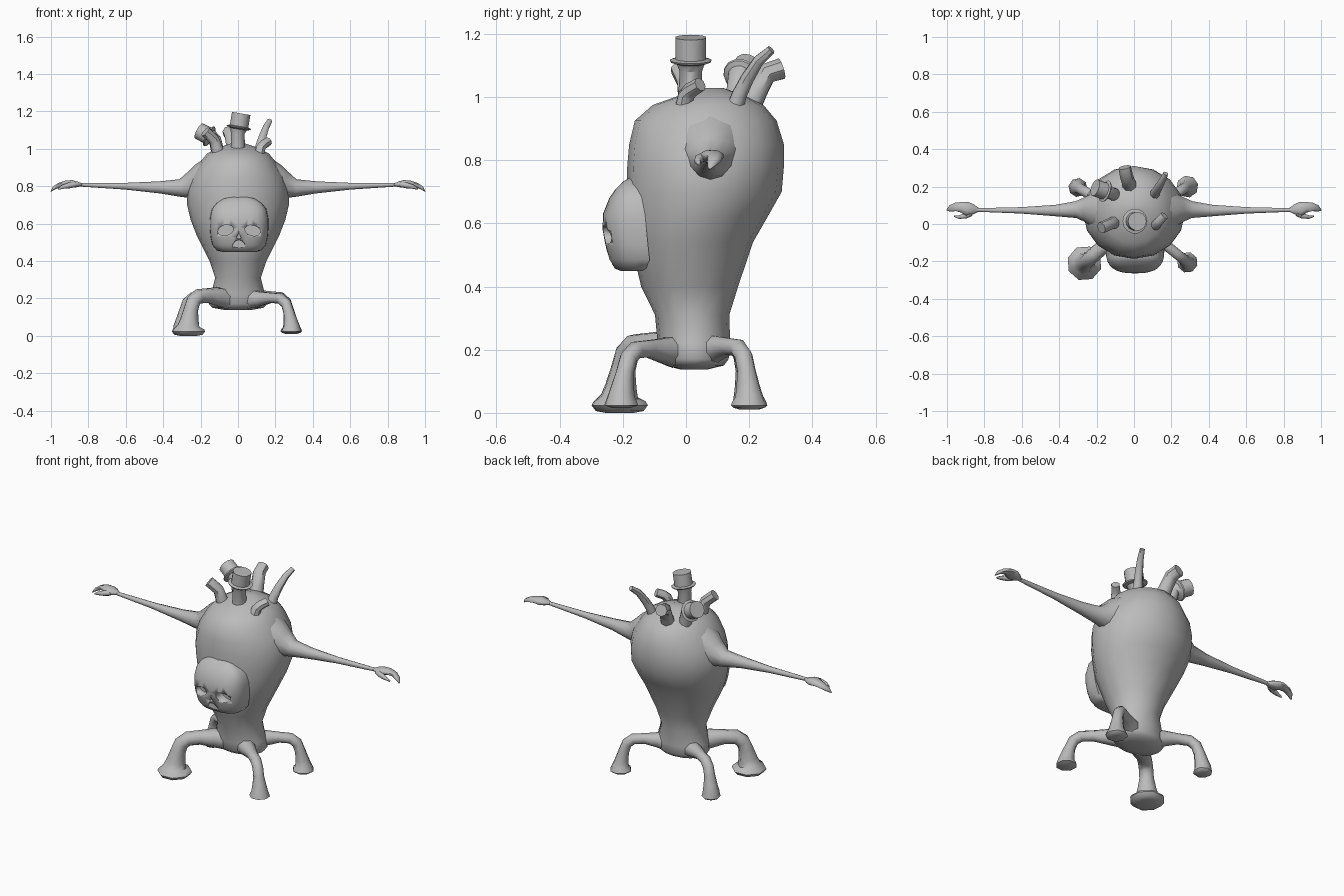
import bpy, bmesh, math
from mathutils import Vector

grey = bpy.data.materials.new("plain grey")
grey.diffuse_color = (0.5, 0.5, 0.5, 1)


def finish(name, bm, angle=45):
    """Turn a bmesh into a smooth-by-angle object."""
    bmesh.ops.recalc_face_normals(bm, faces=bm.faces)
    me = bpy.data.meshes.new(name)
    bm.to_mesh(me)
    bm.free()
    ob = bpy.data.objects.new(name, me)
    bpy.context.collection.objects.link(ob)
    me.materials.append(grey)
    bpy.ops.object.select_all(action='DESELECT')
    ob.select_set(True)
    bpy.context.view_layer.objects.active = ob
    bpy.ops.object.shade_smooth_by_angle(angle=math.radians(angle))
    return ob


def loft(name, rings, angle=45):
    """Skin closed rings of equal length and cap both ends."""
    bm = bmesh.new()
    vs = [[bm.verts.new(p) for p in r] for r in rings]
    n = len(vs[0])
    for a, b in zip(vs, vs[1:]):
        for i in range(n):
            j = (i + 1) % n
            bm.faces.new((a[i], a[j], b[j], b[i]))
    bm.faces.new(vs[0])
    bm.faces.new(vs[-1])
    return finish(name, bm, angle)


def tube(name, pts, sides=8, squash=1.0, angle=45):
    """Round section swept along (x, y, z, radius) points."""
    P = [Vector(p[:3]) for p in pts]
    rings, u = [], None
    for i, p in enumerate(P):
        t = (P[min(i + 1, len(P) - 1)] - P[max(i - 1, 0)]).normalized()
        if u is None:
            u = Vector((0, 1, 0)) if abs(t.y) < 0.8 else Vector((1, 0, 0))
        u = (u - t * u.dot(t)).normalized()
        v = t.cross(u)
        ring = []
        for k in range(sides):
            a = 2 * math.pi * (k + 0.5) / sides
            ring.append(p + pts[i][3] * (u * math.cos(a) + v * math.sin(a) * squash))
        rings.append(ring)
    return loft(name, rings, angle)


# Heart-shaped body: z, half width, front y, back y
body = [(0.138, 0.07, -0.02, 0.07), (0.15, 0.135, -0.065, 0.12), (0.17, 0.155, -0.08, 0.135),
        (0.22, 0.145, -0.09, 0.14), (0.31, 0.122, -0.098, 0.137), (0.40, 0.152, -0.142, 0.165),
        (0.54, 0.222, -0.175, 0.212), (0.62, 0.253, -0.183, 0.258), (0.70, 0.272, -0.187, 0.303),
        (0.78, 0.272, -0.186, 0.31), (0.85, 0.25, -0.18, 0.31), (0.925, 0.205, -0.162, 0.287),
        (0.975, 0.165, -0.105, 0.245), (1.005, 0.11, -0.02, 0.185), (1.028, 0.04, 0.06, 0.12)]
N = 16
loft("body", [[((w * math.cos(2 * math.pi * k / N)),
                (f + b) / 2 + (b - f) / 2 * math.sin(2 * math.pi * k / N), z)
               for k in range(N)] for z, w, f, b in body], 60)

# Arms and claw hands, mirrored
for s, side in ((1, "right"), (-1, "left")):
    def m(pts):
        return [(s * x, y, z, r) for x, y, z, r in pts]
    tube(side + "_arm", m([(0.16, 0.075, 0.825, 0.125), (0.21, 0.075, 0.818, 0.098),
                           (0.25, 0.078, 0.805, 0.073), (0.31, 0.077, 0.79, 0.047),
                           (0.42, 0.072, 0.794, 0.032), (0.60, 0.073, 0.80, 0.018),
                           (0.84, 0.075, 0.808, 0.010), (0.87, 0.075, 0.81, 0.012)]), 10, 1, 60)
    tube(side + "_hand", m([(0.83, 0.076, 0.808, 0.01), (0.86, 0.078, 0.81, 0.03),
                            (0.89, 0.08, 0.812, 0.040), (0.92, 0.09, 0.814, 0.031),
                            (0.955, 0.091, 0.806, 0.024), (0.982, 0.083, 0.792, 0.018),
                            (1.0, 0.073, 0.772, 0.004)]), 8, 0.55, 60)
    tube(side + "_thumb", m([(0.87, 0.055, 0.81, 0.015), (0.90, 0.043, 0.805, 0.016),
                             (0.935, 0.037, 0.797, 0.011), (0.962, 0.042, 0.785, 0.004)]), 6, 1, 60)

# Legs with flared feet: foot x, y, knee height, leg radius, foot radius, sole z
legs = {"front_left_leg": (-0.265, -0.21, 0.215, 0.040, 0.094, 0.0),
        "front_right_leg": (0.285, -0.205, 0.203, 0.029, 0.056, 0.015),
        "back_right_leg": (0.285, 0.20, 0.21, 0.029, 0.059, 0.01),
        "back_left_leg": (-0.30, 0.195, 0.21, 0.029, 0.051, 0.01)}
for name, (fx, fy, zk, r, fr, z0) in legs.items():
    def along(t, z, rad):
        return (fx * t, 0.025 + (fy - 0.025) * t, z, rad)
    tube(name, [along(0.22, 0.195, 0.055), along(0.42, zk - 0.005, r + 0.012), along(0.62, zk, r),
                along(0.8, zk - 0.004, r), along(0.9, zk - 0.03, r), along(0.95, zk - 0.075, r * 1.02),
                along(0.98, 0.085, r * 1.3), along(1, 0.052, r * 1.55), along(1, 0.036, fr * 0.93),
                along(1, 0.024, fr), along(1, z0 + 0.006, fr * 0.85), along(1, z0, fr * 0.5)], 8, 1, 50)

# Plain vessels on top
tube("front_left_vessel", [(-0.10, 0.01, 0.96, 0.036), (-0.115, 0.005, 1.01, 0.033),
                           (-0.128, 0.0, 1.05, 0.031), (-0.175, -0.02, 1.092, 0.031)])
tube("front_right_vessel", [(0.11, -0.01, 0.95, 0.03), (0.122, 0.0, 1.005, 0.027),
                            (0.135, 0.015, 1.022, 0.025), (0.163, 0.045, 1.04, 0.023)])
tube("back_vessel", [(-0.02, 0.19, 0.95, 0.042), (-0.03, 0.225, 1.02, 0.036),
                     (-0.04, 0.255, 1.075, 0.035), (-0.05, 0.303, 1.09, 0.034)])
tube("thin_back_vessel", [(0.105, 0.15, 0.95, 0.03), (0.115, 0.17, 1.01, 0.025),
                          (0.13, 0.195, 1.06, 0.022), (0.15, 0.23, 1.115, 0.018),
                          (0.17, 0.27, 1.15, 0.014)])


def capped_vessel(name, root, start, axis, r, rim, h):
    """Vessel neck ending in a wide rim and a straight cylinder."""
    a, s = Vector(axis).normalized(), Vector(start)
    pts = [(*root, r * 0.8), (*(s - a * 0.025), r * 0.72), (*s, r * 0.9)]
    for d, rad in ((0.006, rim * 0.95), (0.012, rim), (0.016, r), (h * 0.5, r), (h, r)):
        pts.append((*(s + a * d), rad))
    tube(name, pts, 14, 1, 35)


capped_vessel("top_vessel", (0.0, 0.012, 0.96), (0.003, 0.015, 1.105), (0.17, 0, 1), 0.05, 0.067, 0.085)
capped_vessel("back_left_vessel", (-0.10, 0.155, 0.95), (-0.145, 0.172, 1.062),
              (-0.85, 0.3, 0.45), 0.046, 0.06, 0.075)

# Skull mask: z, half width, front y, back y
mask = [(0.449, 0.09, -0.205, -0.14), (0.457, 0.12, -0.225, -0.125), (0.485, 0.143, -0.243, -0.115),
        (0.53, 0.153, -0.255, -0.12), (0.58, 0.157, -0.264, -0.125), (0.63, 0.156, -0.263, -0.13),
        (0.68, 0.145, -0.243, -0.14), (0.71, 0.12, -0.222, -0.15), (0.733, 0.085, -0.198, -0.16),
        (0.744, 0.04, -0.18, -0.165)]
rings = []
for z, w, f, b in mask:
    ring = []
    for k in range(17):
        a = math.pi * k / 16
        c, s = math.cos(a), math.sin(a)
        ring.append((0.006 + w * math.copysign(abs(c) ** 0.75, c), b + (f - b) * s ** 0.65, z))
    rings.append(ring)
skull = loft("skull_mask", rings, 50)

# Eye, nose and mouth openings: x, z, half width, half height, tilt, sides
for name, x, z, w, h, tilt, n in (("left_eye_cutter", -0.066, 0.565, 0.042, 0.028, 0.25, 12),
                                  ("right_eye_cutter", 0.078, 0.563, 0.042, 0.028, -0.25, 12),
                                  ("nose_cutter", 0.004, 0.533, 0.018, 0.014, math.pi / 2, 3),
                                  ("mouth_cutter", 0.004, 0.468, 0.036, 0.045, 0, 12)):
    ring = []
    for k in range(n):
        a = 2 * math.pi * k / n
        u, v = w * math.cos(a), h * math.sin(a)
        ring.append((x + u * math.cos(tilt) - v * math.sin(tilt),
                     z + u * math.sin(tilt) + v * math.cos(tilt)))
    deep = -0.2 if "eye" in name else -0.235
    cutter = loft(name, [[(px, y, pz) for px, pz in ring] for y in (-0.32, deep)])
    cutter.hide_render = True
    cutter.hide_viewport = True
    mod = skull.modifiers.new(name, 'BOOLEAN')
    mod.operation = 'DIFFERENCE'
    mod.solver = 'EXACT'
    mod.object = cutter
